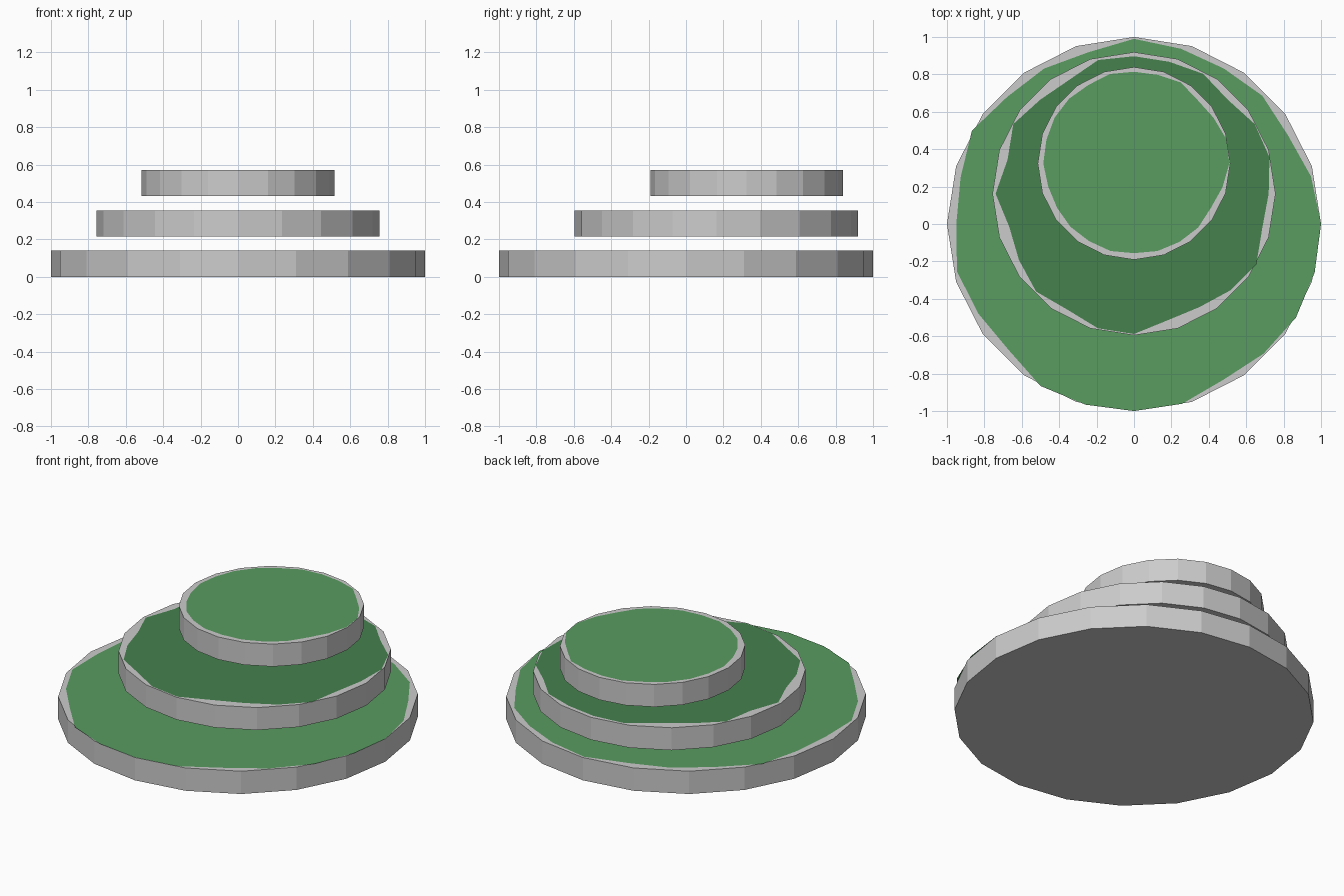
import bpy, bmesh
from math import cos, sin, radians

if "Cube" in bpy.data.objects:
    bpy.data.objects.remove(bpy.data.objects["Cube"])


def material(name, color):
    m = bpy.data.materials.new(name)
    m.diffuse_color = (*color, 1)
    m.use_nodes = True
    m.node_tree.nodes["Principled BSDF"].inputs["Base Color"].default_value = m.diffuse_color
    return m


light_green = material("light_green", (0.10, 0.33, 0.12))
dark_green = material("dark_green", (0.06, 0.22, 0.075))


def stone_disc(name, radius, y, z0, z1):
    bpy.ops.mesh.primitive_cylinder_add(vertices=20, radius=radius, depth=z1 - z0,
                                        location=(0, y, (z0 + z1) / 2))
    bpy.context.object.name = name


def leaf_cap(name, radii, y, z, mat):
    # Thin uneven fan of triangles, one radius (in hundredths) every 15 degrees
    bm = bmesh.new()
    centre = bm.verts.new((0, 0, 0))
    rim = []
    for i, r in enumerate(radii):
        a = radians(i * 360 / len(radii))
        rim.append(bm.verts.new((r / 100 * cos(a), r / 100 * sin(a), 0)))
    for i, v in enumerate(rim):
        bm.faces.new((centre, v, rim[(i + 1) % len(rim)]))
    mesh = bpy.data.meshes.new(name)
    bm.to_mesh(mesh)
    bm.free()
    mesh.materials.append(mat)
    ob = bpy.data.objects.new(name, mesh)
    ob.location = (0, y, z + 0.001)
    bpy.context.collection.objects.link(ob)


# Three stacked terraces, each smaller and set further back
tiers = [
    ("lower", 1.0, 0.0, 0.0, 0.14, light_green,
     [100, 98, 95, 97, 96, 97, 99, 95, 96, 96, 100, 96,
      95, 98, 96, 95, 100, 100, 100, 99.5, 96, 98, 100, 100]),
    ("middle", 0.757, 0.162, 0.217, 0.355, dark_green,
     [72, 75, 74.5, 71, 74, 73, 73.5, 74, 70, 71, 74.5, 70,
      74, 69, 71, 74, 71.5, 74.5, 75, 70, 70, 73, 75.5, 71]),
    ("upper", 0.515, 0.324, 0.432, 0.57, light_green,
     [51, 51, 49, 48, 50, 49, 49, 49.5, 48.5, 49, 49, 48.5,
      48.5, 47.5, 47.5, 48, 48, 48.5, 48, 48.5, 48.5, 48.5, 47.5, 49]),
]
for name, radius, y, z0, z1, mat, radii in tiers:
    stone_disc(name + "_terrace", radius, y, z0, z1)
    leaf_cap(name + "_grass", radii, y, z1, mat)
